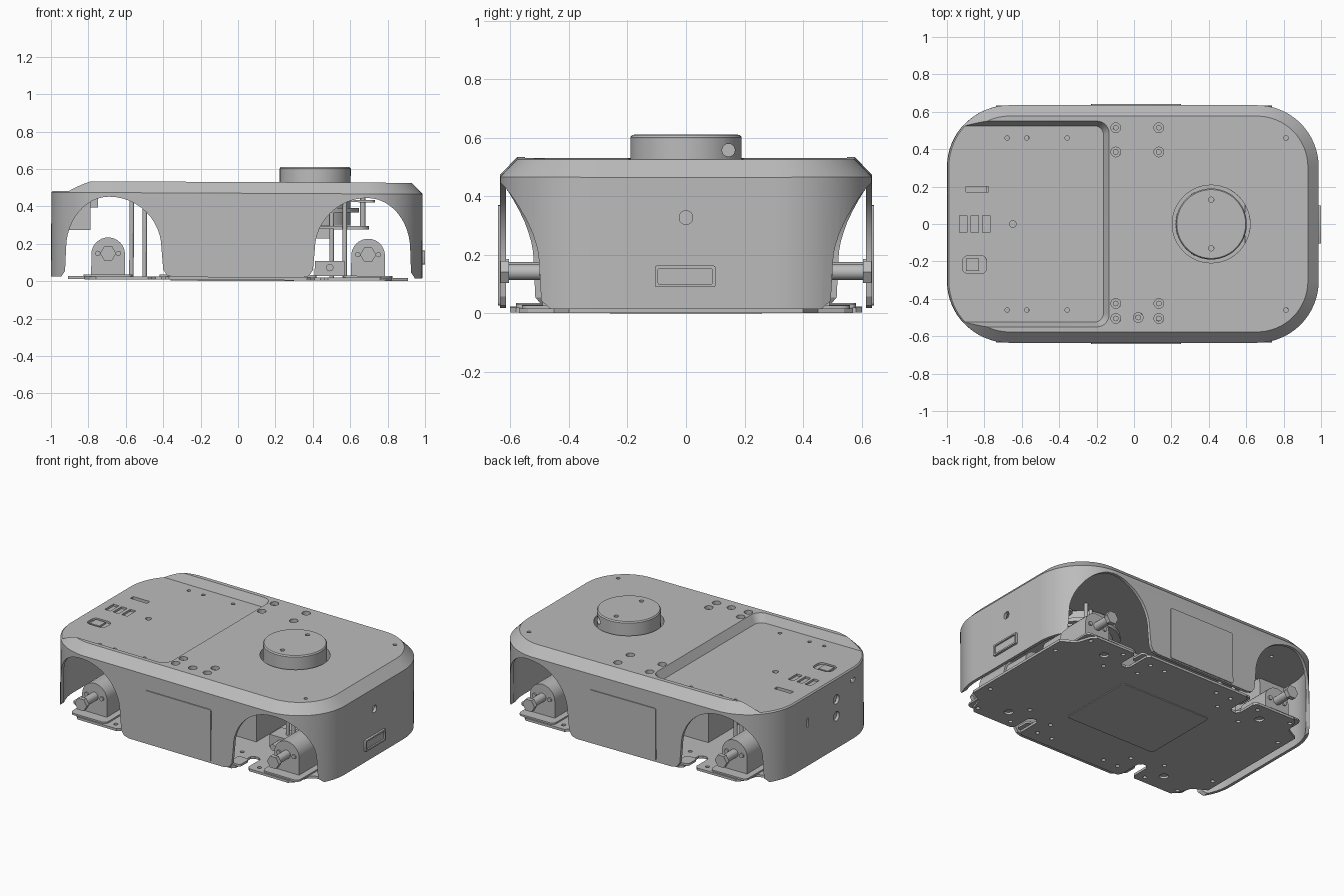
import bpy, bmesh, math
from mathutils import Matrix

if "Cube" in bpy.data.objects:
    bpy.data.objects.remove(bpy.data.objects["Cube"], do_unlink=True)

grey = bpy.data.materials.new("plain grey")
grey.use_nodes = True
grey.diffuse_color = (0.5, 0.5, 0.5, 1)
grey.node_tree.nodes["Principled BSDF"].inputs["Base Color"].default_value = (0.5, 0.5, 0.5, 1)
parts = []


def add_loft(bm, rings):
    """Skin a list of equal-length 3D rings and cap both ends."""
    vs = [[bm.verts.new(p) for p in ring] for ring in rings]
    n = len(vs[0])
    for a, b in zip(vs, vs[1:]):
        for i in range(n):
            bm.faces.new((a[i], a[(i + 1) % n], b[(i + 1) % n], b[i]))
    bm.faces.new(vs[0][::-1])
    bm.faces.new(vs[-1])


def part(name, *lofts):
    bm = bmesh.new()
    for rings in lofts:
        add_loft(bm, rings)
    bmesh.ops.recalc_face_normals(bm, faces=bm.faces)
    me = bpy.data.meshes.new(name)
    bm.to_mesh(me)
    bm.free()
    me.materials.append(grey)
    ob = bpy.data.objects.new(name, me)
    bpy.context.collection.objects.link(ob)
    parts.append(ob)
    return ob


def cut(target, cutter):
    m = target.modifiers.new("cut", 'BOOLEAN')
    m.operation = 'DIFFERENCE'
    m.solver = 'EXACT'
    m.object = cutter
    bpy.context.view_layer.objects.active = target
    bpy.ops.object.modifier_apply(modifier=m.name)
    parts.remove(cutter)
    bpy.data.objects.remove(cutter, do_unlink=True)


def rounded(x0, x1, y0, y1, r, n=10):
    """Rounded rectangle outline as 2D points."""
    out = []
    for k, (cx, cy) in enumerate(((x1 - r, y1 - r), (x0 + r, y1 - r), (x0 + r, y0 + r), (x1 - r, y0 + r))):
        for i in range(n + 1):
            a = (k + i / n) * math.pi / 2
            out.append((cx + r * math.cos(a), cy + r * math.sin(a)))
    return out


def flat(pts, z):
    return [(x, y, z) for x, y in pts]


def slab(pts, z0, z1):
    return [flat(pts, z0), flat(pts, z1)]


def along_y(pts, y0, y1):
    return [[(x, y, z) for x, z in pts] for y in (y0, y1)]


def along_x(pts, x0, x1):
    return [[(x, y, z) for y, z in pts] for x in (x0, x1)]


def box(x0, x1, y0, y1, z0, z1):
    return slab([(x0, y0), (x1, y0), (x1, y1), (x0, y1)], z0, z1)


def circle(cx, cy, r, n=32):
    return [(cx + r * math.cos(2 * math.pi * i / n), cy + r * math.sin(2 * math.pi * i / n)) for i in range(n)]


# Outer shell: rounded wall with a chamfered rim, hollow underneath
def outline(d):
    return rounded(-1 + d, 0.985 - d, -0.635 + d, 0.635 - d, 0.33 - d, 16)


shell = part("body_shell", [flat(outline(0), 0.02), flat(outline(0), 0.47), flat(outline(0.058), 0.53)])
cut(shell, part("hollow", [flat(outline(0.02), -0.1), flat(outline(0.02), 0.455)]))


# Wheel arches through both sides
def arch(s):
    pts = [(0.33, -0.1), (0.345, 0.02), (0.38, 0.03), (0.4, 0.06)]
    for i in range(25):
        a = math.pi * (1 - i / 24)
        rx = 0.28 if a > math.pi / 2 else 0.23
        pts.append((0.69 + rx * math.cos(a), 0.17 + 0.278 * math.sin(a)))
    pts += [(0.925, 0.05), (0.945, 0.02), (0.945, -0.1)]
    return along_y([(s * x, z) for x, z in pts], -1, 1)


cut(shell, part("arch_cutter", arch(1), arch(-1)))

# Sunken cargo deck, open at the left end
cut(shell, part("deck_cutter", [flat(rounded(-1.3, -0.165, -0.525, 0.525, 0.05), 0.478),
                                flat(rounded(-1.3, -0.13, -0.555, 0.555, 0.07), 0.54)]))

# Deck openings, screw holes and end ports
holes = [slab(circle(0.41, 0, 0.208, 48), 0.4, 0.6)]
bores = [(x, y) for x in (-0.1, 0.13) for y in (0.515, 0.385, -0.425, -0.505)] + [(0.02, -0.5)]
holes += [slab(circle(x, y, 0.026, 20), 0.5, 0.6) for x, y in bores]
for s in (1, -1):
    holes += [slab(circle(x, s * 0.46, 0.012, 12), 0.4, 0.6) for x in (-0.68, -0.575, -0.36, 0.81)]
holes.append(slab(circle(-0.65, 0, 0.018, 16), 0.4, 0.6))
holes.append(box(-0.9, -0.78, 0.17, 0.2, 0.4, 0.6))
holes += [box(x - 0.02, x + 0.02, -0.045, 0.045, 0.465, 0.6) for x in (-0.915, -0.855, -0.792)]
holes.append(slab(rounded(-0.92, -0.79, -0.265, -0.17, 0.03, 4), 0.465, 0.6))
holes.append(along_x(rounded(-0.022, 0.022, 0.31, 0.355, 0.018, 4), 0.9, 1.1))
holes += [along_x(circle(-0.127, z, 0.03, 20), -1.1, -0.9) for z in (0.34, 0.23)]
holes += [along_x(rounded(y - w, y + w, z - h, z + h, 0.005, 2), -1.1, -0.9)
          for y, z, w, h in ((-0.3, 0.4, 0.022, 0.012), (0.17, 0.3, 0.008, 0.03))]
cut(shell, part("hole_cutter", *holes))
part("bore_screws", *[slab(circle(x, y, 0.015, 12), 0.49, 0.512) for x, y in bores])
part("power_switch", box(-0.9, -0.83, -0.25, -0.185, 0.46, 0.476))

# Side access panels and end plate
for s, side in ((-1, "front"), (1, "back")):
    part(side + "_panel", along_y(rounded(-0.23, 0.25, 0.028, 0.37, 0.012, 4), s * 0.63, s * 0.641))
end_plate = part("end_plate", along_x(rounded(-0.105, 0.1, 0.095, 0.168, 0.004, 2), 0.97, 1.0))
cut(end_plate, part("end_plate_cutter", along_x(rounded(-0.095, 0.09, 0.105, 0.158, 0.004, 2), 0.99, 1.1)))

# Scanner turret on the top deck
turret = part("scanner_turret", [flat(circle(0.41, 0, 0.19, 48), 0.3), flat(circle(0.41, 0, 0.19, 48), 0.604),
                                 flat(circle(0.41, 0, 0.184, 48), 0.612)])
turret_holes = [slab(circle(0.41, y, 0.014, 16), 0.59, 0.7) for y in (0.13, -0.13)]
turret_holes.append(along_x(circle(0.145, 0.56, 0.022, 20), 0.45, 0.7))
cut(turret, part("turret_cutter", *turret_holes))
part("turret_collar", slab(circle(0.41, 0, 0.235, 48), 0.37, 0.395))

# Base plate: wide middle, narrower necks, wide motor platforms at both ends
quarter = [(0.37, 0.6), (0.39, 0.58), (0.39, 0.43), (0.41, 0.41), (0.44, 0.41), (0.46, 0.43), (0.46, 0.55),
           (0.48, 0.57), (0.76, 0.57), (0.79, 0.54), (0.82, 0.45), (0.91, 0.4)]
half = quarter + [(x, -y) for x, y in quarter[::-1]]
base = part("base_plate", slab(half + [(-x, -y) for x, y in half], 0.006, 0.022))
drill = []
for sx in (1, -1):
    for sy in (1, -1):
        spots = [(0.31, 0.52), (0.2, 0.52), (0.31, 0.4), (0.52, 0.52), (0.52, 0.34), (0.86, 0.3), (0.77, 0.52)]
        drill += [slab(circle(sx * x, sy * y, 0.013, 12), -0.1, 0.1) for x, y in spots]
        drill.append(slab(circle(sx * 0.6, sy * 0.44, 0.028, 16), -0.1, 0.1))
cut(base, part("drill_cutter", *drill))
part("battery_hatch", slab(rounded(-0.36, 0.3, -0.26, 0.26, 0.02, 4), 0.001, 0.01))

# Drive units at the four corners
for sx, end in ((1, "right"), (-1, "left")):
    for sy, side in ((1, "back"), (-1, "front")):
        x = sx * 0.695
        name = f"{side}_{end}_"
        dome = [(x - 0.09, 0.02), (x + 0.09, 0.02)] + circle(x, 0.14, 0.09, 32)[:17]
        part(name + "motor_housing", along_y(dome, sy * 0.26, sy * 0.49))
        part(name + "motor", along_y(circle(x, 0.145, 0.075), sy * 0.08, sy * 0.27))
        part(name + "axle", along_y(circle(x, 0.145, 0.027, 20), sy * 0.48, sy * 0.63))
        part(name + "hub_nut", along_y(circle(x, 0.145, 0.043, 6), sy * 0.605, sy * 0.633))
        part(name + "motor_bolts", *[along_y(circle(x + d, 0.145, 0.014, 12), sy * 0.48, sy * 0.5)
                                     for d in (-0.055, 0.055)])
        part(name + "motor_foot", slab(rounded(x - 0.13, x + 0.13, min(sy * 0.24, sy * 0.56),
                                               max(sy * 0.24, sy * 0.56), 0.03, 4), 0.02, 0.032))
        # Deck support posts and corner feet of the middle plate
        part(name + "posts", *[slab(circle(sx * px, sy * py, 0.012, 12), 0.02, 0.456)
                               for px, py in ((0.5, 0.2), (0.57, 0.24))])
        part(name + "plate_tab", slab(rounded(sx * 0.38 - 0.04, sx * 0.38 + 0.04, sy * 0.53 - 0.05,
                                              sy * 0.53 + 0.05, 0.02, 4), 0.02, 0.034))

# Suspension hinge blocks, scanner shelves and inner electronics
part("hinge_blocks", *[box(0.41, 0.57, s * 0.2 - 0.06, s * 0.2 + 0.06, 0.03, 0.11) for s in (1, -1)])
part("hinge_pin", along_y(circle(0.49, 0.075, 0.02, 16), -0.34, 0.34))
part("scanner_shelf", slab(rounded(0.14, 0.7, -0.22, 0.22, 0.06, 6), 0.28, 0.298))
part("scanner_bracket", slab(rounded(0.59, 0.73, -0.16, 0.16, 0.03, 4), 0.425, 0.438))
part("bracket_posts", *[slab(circle(0.665, y, 0.014, 12), 0.29, 0.45) for y in (0.12, -0.12)])
part("battery_box", box(-0.33, 0.3, -0.24, 0.24, 0.02, 0.26))
part("control_box", box(0.3, 0.5, -0.12, 0.12, 0.23, 0.37))
part("port_box", box(-0.975, -0.79, -0.28, 0.22, 0.27, 0.458))
part("port_stub", box(-0.79, -0.75, -0.1, 0.02, 0.39, 0.458))

# Smooth the curved sides and give the whole chassis its slight forward lean
lean = Matrix.Rotation(0.005, 4, 'Y')
for ob in parts:
    ob.data.transform(lean)
    bpy.ops.object.select_all(action='DESELECT')
    ob.select_set(True)
    bpy.context.view_layer.objects.active = ob
    bpy.ops.object.shade_smooth_by_angle(angle=math.radians(25))
